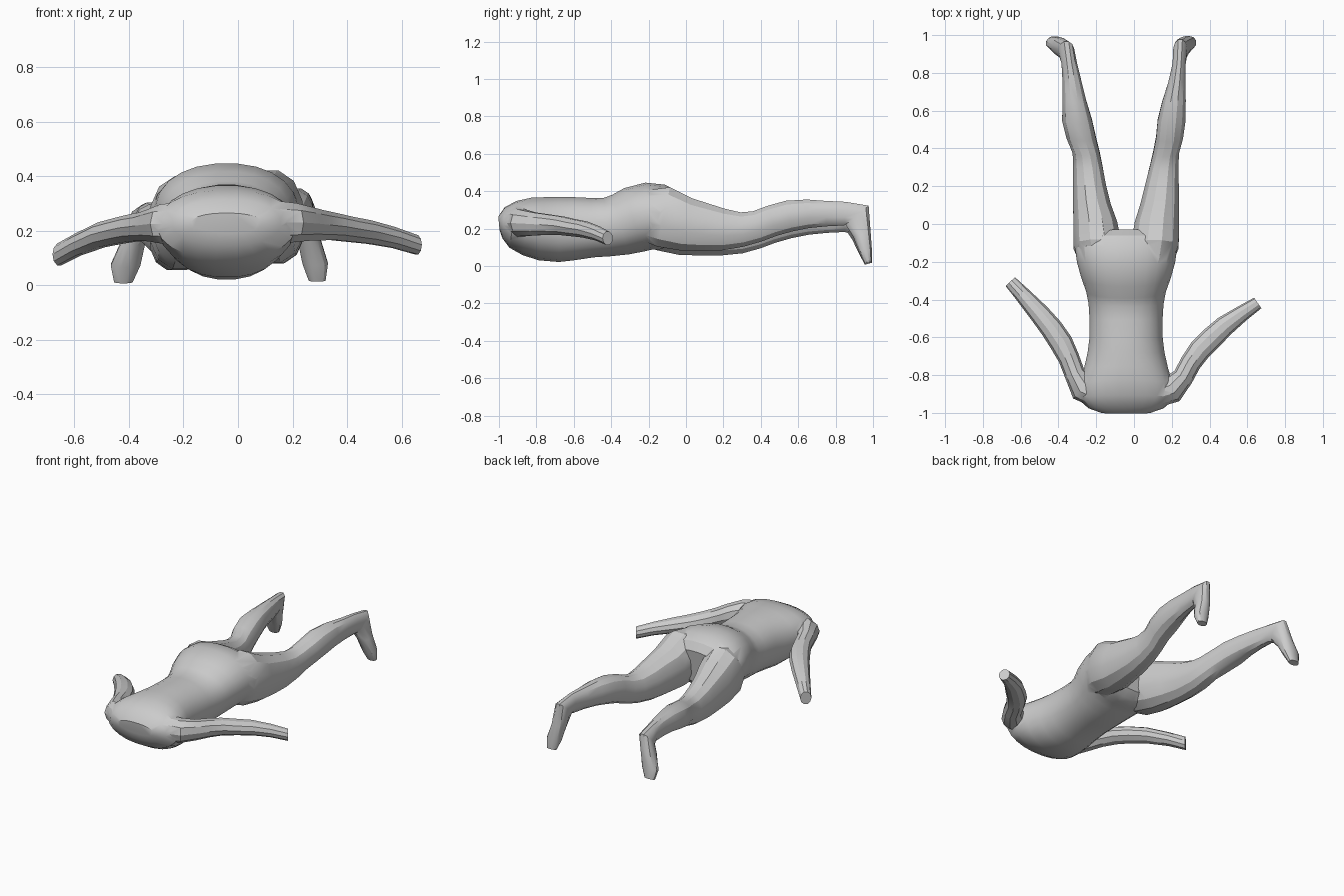
import bpy, bmesh, math
from mathutils import Vector


def loft(name, rings, ref, sides, power=2.0):
    """Skin of rings (centre, half size along ref, half size across), square to the path."""
    ref = Vector(ref)
    bm = bmesh.new()
    loops = []
    pts = [Vector(r[0]) for r in rings]
    for i, (c, a, b) in enumerate(rings):
        tangent = pts[min(i + 1, len(pts) - 1)] - pts[max(i - 1, 0)]
        across = ref.cross(tangent).normalized()
        loop = []
        for k in range(sides):
            t = 2 * math.pi * (k + 0.5) / sides
            cu, sv = math.cos(t), math.sin(t)
            u = math.copysign(abs(cu) ** (2 / power), cu) * a
            v = math.copysign(abs(sv) ** (2 / power), sv) * b
            loop.append(bm.verts.new(pts[i] + ref * u + across * v))
        loops.append(loop)
    for p, q in zip(loops, loops[1:]):
        for k in range(sides):
            n = (k + 1) % sides
            bm.faces.new((p[k], p[n], q[n], q[k]))
    bm.faces.new(loops[0])
    bm.faces.new(loops[-1])
    bmesh.ops.recalc_face_normals(bm, faces=bm.faces)
    me = bpy.data.meshes.new(name)
    bm.to_mesh(me)
    bm.free()
    ob = bpy.data.objects.new(name, me)
    bpy.context.collection.objects.link(ob)
    return ob


# Torso from neck to hips: y, half width, bottom z, top z
torso_profile = [
    (-1.0, .13, .19, .265), (-.975, .20, .145, .315), (-.925, .255, .095, .35),
    (-.85, .25, .055, .368), (-.77, .225, .028, .37), (-.68, .205, .02, .37),
    (-.6, .195, .03, .37), (-.5, .195, .045, .365), (-.42, .2, .05, .367),
    (-.35, .213, .055, .388), (-.28, .238, .068, .425), (-.2, .262, .085, .448),
    (-.13, .272, .085, .437), (-.08, .25, .1, .41), (-.045, .19, .14, .36)]
body = loft("body", [((-.042, y, (lo + hi) / 2), w, (hi - lo) / 2)
                     for y, w, lo, hi in torso_profile], (1, 0, 0), 24, 2.2)


# Legs: y, inner and outer x, bottom and top z; feet: centre, half width, half depth
def leg(name, rows, foot):
    rings = [(((x0 + x1) / 2, y, (lo + hi) / 2), (x1 - x0) / 2, (hi - lo) / 2)
             for y, x0, x1, lo, hi in rows]
    return loft(name, rings + foot, (1, 0, 0), 12, 2.2)


left_leg = leg("left_leg", [
    (-.22, -.28, -.08, .12, .39), (-.12, -.325, -.06, .075, .41),
    (0, -.325, -.085, .05, .355), (.1, -.325, -.12, .05, .32),
    (.2, -.325, -.145, .052, .285), (.3, -.325, -.163, .065, .26),
    (.38, -.327, -.18, .09, .26), (.46, -.36, -.2, .12, .28),
    (.55, -.383, -.22, .145, .3), (.65, -.38, -.25, .165, .305),
    (.75, -.38, -.275, .175, .302), (.85, -.385, -.3, .18, .295)],
    [((-.358, .915, .23), .042, .075), ((-.385, .935, .155), .046, .05),
     ((-.412, .958, .075), .056, .035), ((-.42, .975, .012), .035, .02)])
right_leg = leg("right_leg", [
    (-.22, 0, .2, .13, .41), (-.12, -.02, .24, .095, .43),
    (0, 0, .243, .075, .37), (.1, .03, .242, .075, .34),
    (.2, .055, .24, .08, .31), (.3, .08, .238, .1, .29),
    (.38, .1, .24, .125, .298), (.46, .115, .262, .155, .328),
    (.55, .123, .275, .18, .353), (.65, .148, .276, .2, .358),
    (.75, .18, .275, .21, .35), (.85, .203, .275, .215, .345)],
    [((.245, .915, .272), .038, .082), ((.26, .94, .17), .043, .05),
     ((.283, .96, .08), .048, .036), ((.29, .975, .018), .032, .02)])

# Arms cut off flat at the wrists: centre, half height, half width
left_arm = loft("left_arm", [
    ((-.2, -.90, .225), .085, .07), ((-.27, -.87, .225), .075, .075),
    ((-.315, -.79, .22), .062, .055), ((-.345, -.71, .215), .055, .056),
    ((-.385, -.63, .21), .052, .062), ((-.435, -.555, .2), .05, .06),
    ((-.5, -.475, .185), .048, .054), ((-.585, -.38, .15), .043, .043),
    ((-.655, -.305, .113), .042, .034)], (0, 0, 1), 10)
right_arm = loft("right_arm", [
    ((.12, -.90, .23), .085, .07), ((.2, -.875, .23), .075, .075),
    ((.26, -.81, .225), .064, .056), ((.3, -.735, .22), .058, .056),
    ((.35, -.665, .215), .052, .06), ((.41, -.605, .205), .048, .06),
    ((.48, -.54, .195), .045, .055), ((.57, -.475, .175), .04, .043),
    ((.655, -.418, .148), .037, .034)], (0, 0, 1), 10)

# Weld the limbs into one skin
for limb in (left_leg, right_leg, left_arm, right_arm):
    m = body.modifiers.new("weld", 'BOOLEAN')
    m.operation, m.solver, m.object = 'UNION', 'EXACT', limb
    bpy.context.view_layer.objects.active = body
    bpy.ops.object.modifier_apply(modifier=m.name)
    bpy.data.objects.remove(limb)
body.select_set(True)
bpy.ops.object.shade_smooth_by_angle(angle=math.radians(30))
